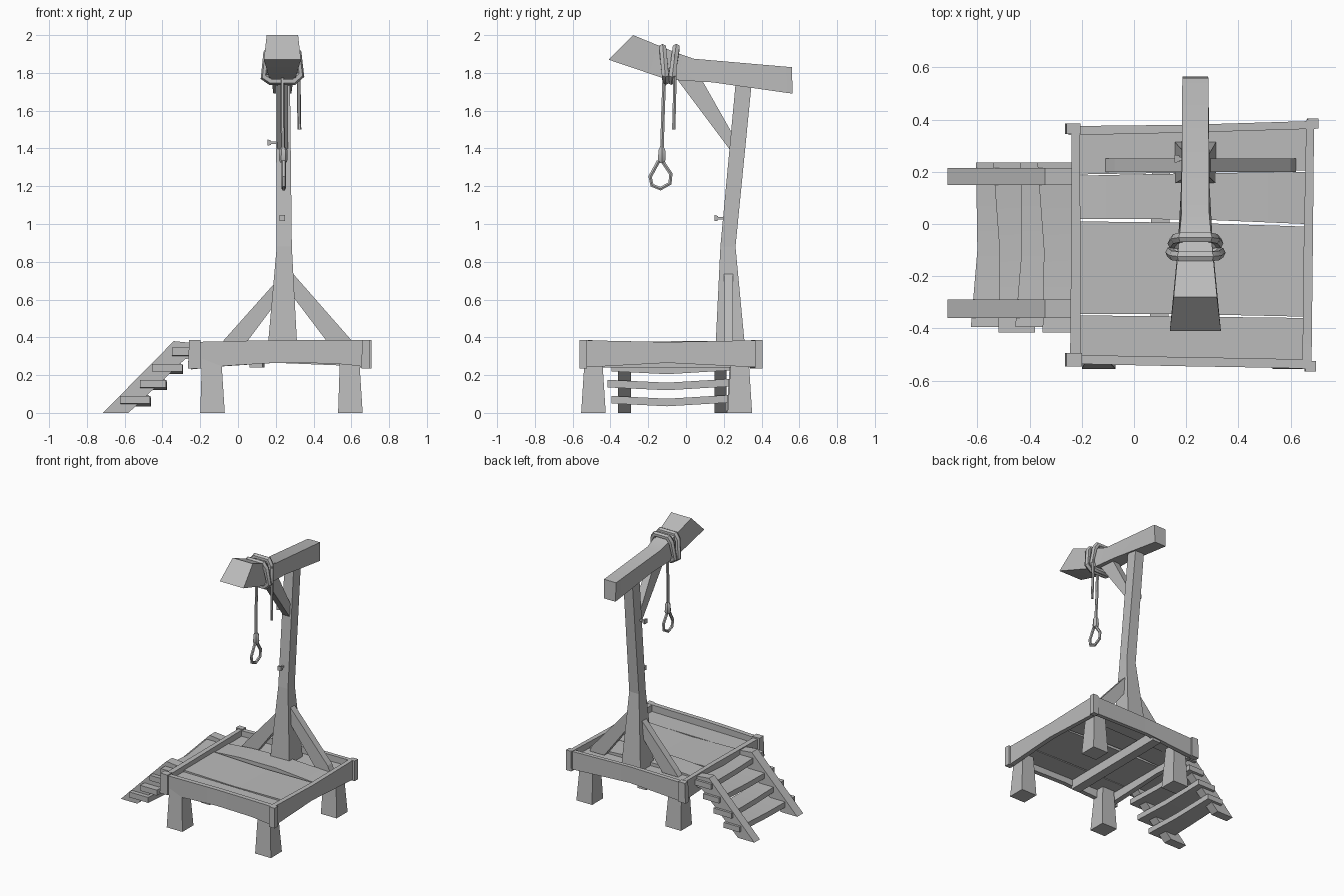
import bpy, bmesh, math
from mathutils import Vector

cube = bpy.data.objects.get("Cube")
if cube:
    bpy.data.objects.remove(cube, do_unlink=True)

wood = bpy.data.materials.new("plain grey")
wood.use_nodes = True
GREY = (0.5, 0.5, 0.5, 1)
wood.diffuse_color = GREY
wood.node_tree.nodes["Principled BSDF"].inputs["Base Color"].default_value = GREY


def loft(name, rings, closed=False, smooth=False):
    """Skin a list of equal-length point rings, capping the ends if open."""
    bm = bmesh.new()
    rows = [[bm.verts.new(p) for p in ring] for ring in rings]
    n = len(rows[0])
    pairs = list(zip(rows, rows[1:])) + ([(rows[-1], rows[0])] if closed else [])
    for a, b in pairs:
        for i in range(n):
            j = (i + 1) % n
            bm.faces.new((a[i], a[j], b[j], b[i]))
    if not closed:
        bm.faces.new(rows[0][::-1])
        bm.faces.new(rows[-1])
    bmesh.ops.recalc_face_normals(bm, faces=bm.faces[:])
    mesh = bpy.data.meshes.new(name)
    bm.to_mesh(mesh)
    bm.free()
    mesh.materials.append(wood)
    ob = bpy.data.objects.new(name, mesh)
    bpy.context.collection.objects.link(ob)
    if smooth:
        bpy.ops.object.select_all(action='DESELECT')
        ob.select_set(True)
        bpy.context.view_layer.objects.active = ob
        bpy.ops.object.shade_smooth_by_angle(angle=math.radians(40))
    return ob


def bar(name, axis, sections, smooth=False):
    """Box beam along an axis; each section is (position, lo_u, hi_u, lo_v, hi_v)."""
    rings = []
    for p, u0, u1, v0, v1 in sections:
        ring = []
        for u, v in ((u0, v0), (u1, v0), (u1, v1), (u0, v1)):
            c = [u, v]
            c.insert("xyz".index(axis), p)
            ring.append(c)
        rings.append(ring)
    return loft(name, rings, smooth=smooth)


def slab(name, profile, axis, lo, hi):
    """Extrude a flat profile between two positions on an axis."""
    rings = []
    for p in (lo, hi):
        ring = []
        for u, v in profile:
            c = [u, v]
            c.insert("xyz".index(axis), p)
            ring.append(c)
        rings.append(ring)
    return loft(name, rings)


def rope(name, path, radius, closed=False, sides=6):
    """Tube swept along a list of points."""
    pts = [Vector(p) for p in path]
    n, rings = len(pts), []
    for i, p in enumerate(pts):
        a = pts[i - 1] if closed or i else p
        b = pts[(i + 1) % n] if closed or i < n - 1 else p
        t = (b - a).normalized()
        u = t.cross(Vector((0, 1, 0) if abs(t.y) < 0.9 else (1, 0, 0))).normalized()
        # keep the frame steady for loops lying in a vertical plane
        if closed and abs(t.x) < 0.2:
            u = Vector((1, 0, 0))
        v = t.cross(u).normalized()
        r = radius[i] if isinstance(radius, list) else radius
        rings.append([p + r * (math.cos(k * math.tau / sides) * u +
                               math.sin(k * math.tau / sides) * v) for k in range(sides)])
    return loft(name, rings, closed, smooth=True)


# Platform deck
bar("deck_plank_front", "x", [(-.21, -.52, -.35, .31, .335), (.66, -.53, -.36, .31, .335)])
bar("deck_plank_wide", "x", [(-.21, -.345, .01, .31, .345), (.2, -.345, .005, .31, .335),
                             (.66, -.355, -.01, .31, .345)], True)
bar("deck_plank_raised", "x", [(-.21, .02, .185, .31, .34), (.0, .02, .19, .32, .355),
                               (.3, .015, .195, .32, .36), (.66, 0, .2, .31, .34)], True)
bar("deck_plank_back", "x", [(-.21, .19, .36, .31, .335), (.66, .205, .375, .31, .335)])
bar("deck_joist", "y", [(-.52, .06, .13, .24, .31), (.37, .07, .14, .24, .31)])

# Rim boards, with arched lower edges
bar("front_rim", "x", [(-.25, -.535, -.5, .23, .375), (-.05, -.54, -.505, .25, .38),
                       (.2, -.545, -.51, .265, .385), (.5, -.55, -.515, .262, .385),
                       (.68, -.555, -.52, .245, .385)], True)
bar("back_rim", "x", [(-.25, .34, .375, .235, .375), (.2, .35, .38, .265, .385),
                      (.7, .365, .395, .245, .38)], True)
bar("left_rim", "y", [(-.54, -.245, -.205, .24, .375), (0, -.24, -.205, .26, .38),
                      (.38, -.24, -.21, .24, .38)], True)
bar("right_rim", "y", [(-.555, .645, .68, .24, .385), (-.1, .65, .685, .265, .375),
                       (.4, .66, .69, .24, .385)], True)
# Corner end blocks
for name, x, y, dx, dy in (("front_left_corner", .675, -.545, .022, .02),
                           ("front_right_corner", -.232, -.52, .033, .025),
                           ("back_left_corner", .685, .385, .022, .02),
                           ("back_right_corner", -.235, .365, .03, .02)):
    bar(name, "z", [(.235, x - dx, x + dx, y - dy, y + dy),
                    (.385, x - dx * .8, x + dx, y - dy, y + dy)])

# Tapered legs
for name, x, y in (("front_right_leg", -.14, -.49), ("front_left_leg", .59, -.49),
                   ("back_right_leg", -.14, .28), ("back_left_leg", .59, .285)):
    bar(name, "z", [(0, x - .06, x + .07, y - .065, y + .065),
                    (.31, x - .05, x + .05, y - .045, y + .045)])

# Stairs
stringer = [(-.715, 0), (-.58, 0), (-.28, .285), (-.24, .29), (-.24, .37), (-.34, .38)]
slab("stair_stringer_back", stringer, "y", .15, .215)
slab("stair_stringer_front", stringer, "y", -.36, -.29)
for i in range(4):
    x, z, s = -.535 + .085 * i, .07 + .085 * i, (-1) ** i
    bar(f"stair_tread_{i + 1}", "y",
        [(-.405 + .01 * s, x - .08 - .01 * s, x + .07, z - .02, z + .02),
         (-.1, x - .065, x + .075, z - .035, z + .005),
         (.235, x - .08 + .01 * s, x + .06, z - .015, z + .025)], True)

# Upright post and braces
bar("post", "z", [(.32, .155, .315, .155, .315), (.88, .205, .285, .182, .262),
                  (1.77, .2, .275, .265, .35)])
slab("post_foot_brace_left", [(.5, .34), (.62, .34), (.6, .385), (.28, .75), (.28, .63)], "y", .2, .25)
slab("post_foot_brace_right", [(-.11, .34), (.02, .34), (.215, .6), (.215, .71), (-.075, .385)],
     "y", .2, .25)
slab("beam_brace", [(.25, 1.37), (.25, 1.47), (.08, 1.77), (-.05, 1.77)], "x", .21, .265)

# Top beam: (y, z, half width) for the lower and the upper edge
beam = [((-.41, 1.87, .098), (-.28, 2, .083)), ((-.1, 1.765, .068), (-.06, 1.91, .062)),
        ((.14, 1.75, .055), (.04, 1.875, .053)), ((.565, 1.69, .048), (.56, 1.83, .05))]
loft("top_beam", [[(.235 - a[2], a[0], a[1]), (.235 + a[2], a[0], a[1]),
                   (.235 + b[2], b[0], b[1]), (.235 - b[2], b[0], b[1])] for a, b in beam], smooth=True)

# Pegs in the post
for name, axis, a, b, u, v in (("side_peg", "x", .155, .22, .25, 1.43),
                               ("front_peg", "y", .15, .21, .235, 1.03)):
    bar(name, axis, [(a, u - .015, u + .015, v - .015, v + .018),
                     (a + .02, u - .012, u + .012, v - .012, v + .012),
                     (a + .02, u - .007, u + .007, v - .007, v + .007),
                     (b, u - .007, u + .007, v - .007, v + .007)])

# Rope wraps around the beam
for i, (y, w, lean) in enumerate(((-.115, .098, -.01), (-.065, .09, .015))):
    outline = [(-w, 1.78), (-w * .85, 1.9), (-w * .6, 1.935), (w * .6, 1.935),
               (w * .85, 1.9), (w, 1.79), (w * .6, 1.755), (-w * .6, 1.755)]
    rings = []
    for x, z in outline:
        out = Vector((x, 0, (z - 1.845) * 1.1)).normalized()
        c = Vector((.235 + x, y + lean * (z - 1.845) * 10, z))
        rings.append([c + .021 * (math.cos(k * math.tau / 6) * out +
                                  math.sin(k * math.tau / 6) * Vector((0, 1, 0))) for k in range(6)])
    loft(f"rope_wrap_{i + 1}", rings, closed=True, smooth=True)

# Hanging rope, tail, knot and loop
rope("hanging_rope", [(.235, -.115, 1.78), (.235, -.122, 1.58), (.24, -.128, 1.37)], .011)
rope("rope_tail", [(.322, -.06, 1.9), (.322, -.06, 1.7), (.325, -.065, 1.5)], .01)
rope("rope_knot", [(.24, -.128, z) for z in (1.325, 1.34, 1.39, 1.405)], [.016, .023, .021, .013])
rope("rope_loop", [(.242, -.135 + y, z) for y, z in
                   ((.012, 1.33), (.055, 1.265), (.05, 1.215), (.0, 1.187),
                    (-.045, 1.205), (-.055, 1.25), (-.012, 1.33))], .011, closed=True)
